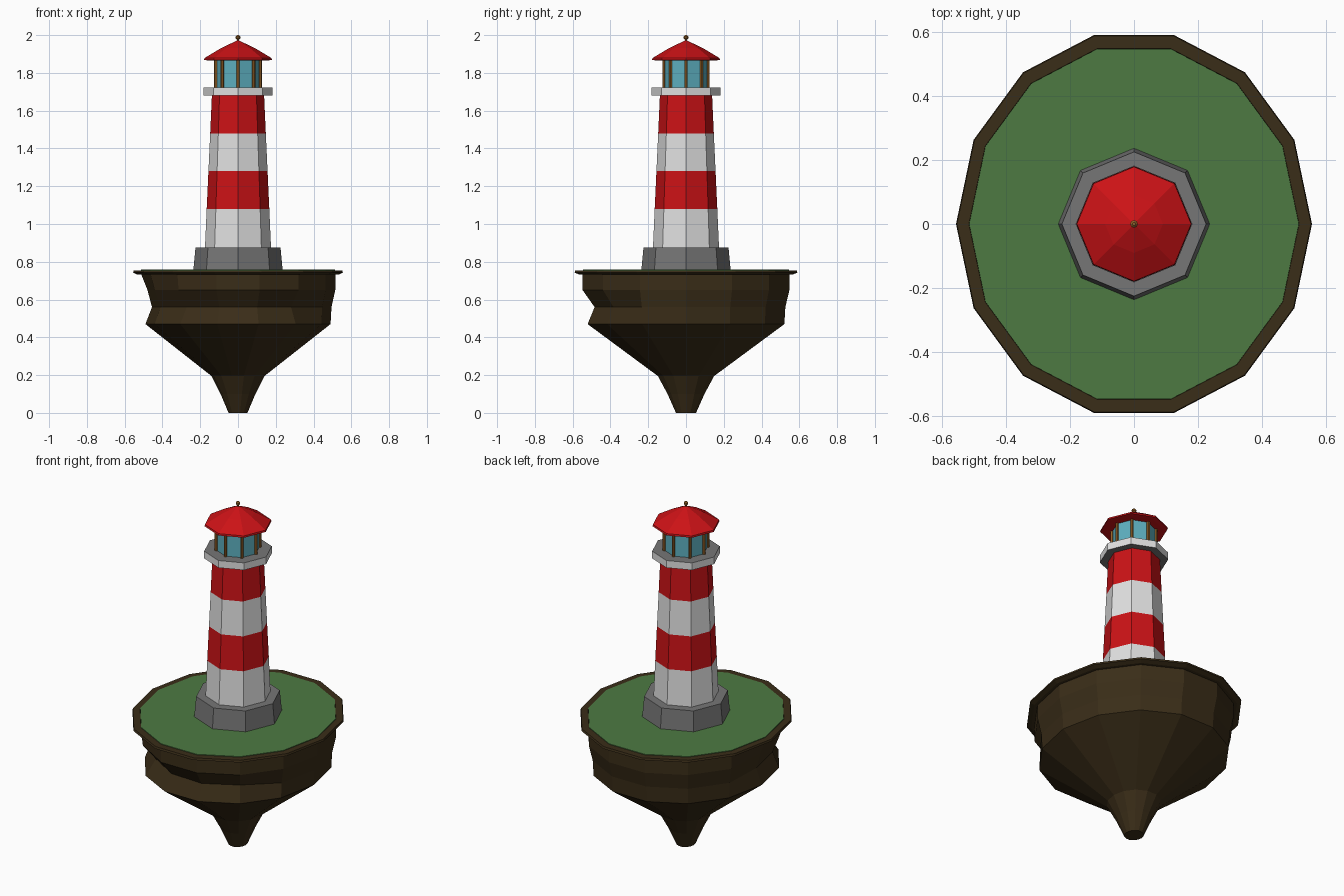
import bpy, bmesh, math

if "Cube" in bpy.data.objects:
    bpy.data.objects.remove(bpy.data.objects["Cube"])


def mat(name, r, g, b):
    m = bpy.data.materials.new(name)
    m.diffuse_color = (r, g, b, 1)
    m.use_nodes = True
    m.node_tree.nodes["Principled BSDF"].inputs["Base Color"].default_value = m.diffuse_color
    return m


RED = mat("red paint", 0.6, 0.006, 0.008)
WHITE = mat("white paint", 0.75, 0.75, 0.75)
GREY = mat("grey stone", 0.18, 0.18, 0.18)
ROCK = mat("brown rock", 0.042, 0.026, 0.009)
GRASS = mat("grass green", 0.075, 0.195, 0.055)
GLASS = mat("blue glass", 0.11, 0.43, 0.52)
BRASS = mat("brass brown", 0.30, 0.12, 0.02)


def lathe(name, profile, sides, mats, sy=1.0, closed=False, warp=None, pick=None, pos=(0, 0)):
    """Revolve (radius, z) points; cap both ends unless the profile is closed."""
    bm = bmesh.new()
    rings = []
    for j, (r, z) in enumerate(profile):
        ring = []
        for i in range(sides):
            a = 2 * math.pi * i / sides
            k = warp(j, i) if warp else 1
            ring.append(bm.verts.new((pos[0] + r * k * math.cos(a), pos[1] + r * k * sy * math.sin(a), z)))
        rings.append(ring)
    pairs = list(zip(rings, rings[1:]))
    if closed:
        pairs.append((rings[-1], rings[0]))
    else:
        bm.faces.new(rings[0][::-1])
        bm.faces.new(rings[-1])
    for lo, hi in pairs:
        for i in range(sides):
            n = (i + 1) % sides
            bm.faces.new((lo[i], lo[n], hi[n], hi[i]))
    bmesh.ops.remove_doubles(bm, verts=bm.verts, dist=1e-5)
    bmesh.ops.recalc_face_normals(bm, faces=bm.faces)
    if pick:
        for f in bm.faces:
            f.material_index = pick(f)
    me = bpy.data.meshes.new(name)
    bm.to_mesh(me)
    bm.free()
    for m in mats:
        me.materials.append(m)
    ob = bpy.data.objects.new(name, me)
    bpy.context.collection.objects.link(ob)
    return ob


# Floating rock, with the front left side dented in
SY = 1.09
DENT = {3: {7: 0.95, 8: 0.97, 9: 0.94, 10: 0.92, 11: 0.97, 12: 0.97},
        4: {7: 0.97, 8: 1.0, 9: 0.98, 10: 1.0, 11: 1.0, 12: 0.98},
        }
rock_profile = [(0.05, 0), (0.092, 0.10), (0.14, 0.195), (0.49, 0.47),
                (0.495, 0.56), (0.515, 0.65), (0.515, 0.74)]


def dent(j, i):
    if j == 4:
        return {7: 0.92, 8: 0.92, 9: 0.88, 10: 0.9, 11: 0.92, 12: 0.91}.get(i, 1)
    if j == 5:
        return {7: 0.93, 8: 0.95, 9: 0.98}.get(i, 1)
    return 1


lathe("floating_rock", rock_profile, 14, [ROCK], SY, warp=dent)
lathe("rock_rim", [(0.505, 0.732), (0.532, 0.732), (0.555, 0.743), (0.552, 0.755), (0.515, 0.755)],
      14, [ROCK], SY, closed=True)
lathe("grass_top", [(0.514, 0.738), (0.514, 0.758)], 14, [GRASS], SY)

# Tower: stone base, striped shaft and gallery
lathe("stone_base", [(0.237, 0.75), (0.225, 0.875)], 8, [GREY])
levels = [0.87, 1.08, 1.28, 1.48, 1.685]
shaft = [(0.175 - 0.037 * i / 4, z) for i, z in enumerate(levels)]


def stripe(f):
    z = f.calc_center_median().z
    return sum(z > t for t in levels[1:4]) % 2


lathe("striped_tower", shaft, 8, [WHITE, RED], pick=stripe)
lathe("gallery", [(0.182, 1.68), (0.182, 1.722)], 8, [WHITE, GREY],
      pick=lambda f: int(abs(f.normal.z) > 0.5))

# Lantern room with a post at every corner
lathe("lantern_glass", [(0.115, 1.715), (0.115, 1.875)], 8, [GLASS])
for k in range(8):
    a = k * math.pi / 4
    lathe(f"lantern_post_{k + 1}", [(0.009, 1.715), (0.009, 1.872)], 6, [BRASS],
          pos=(0.117 * math.cos(a), 0.117 * math.sin(a)))

# Roof and finial
lathe("roof", [(0.155, 1.866), (0.18, 1.868), (0.178, 1.878), (0.09, 1.931), (0.004, 1.972)], 8, [RED])
lathe("finial", [(0.006, 1.96), (0.006, 1.977), (0.012, 1.983), (0.012, 1.993), (0.005, 2.0)], 8, [BRASS])
